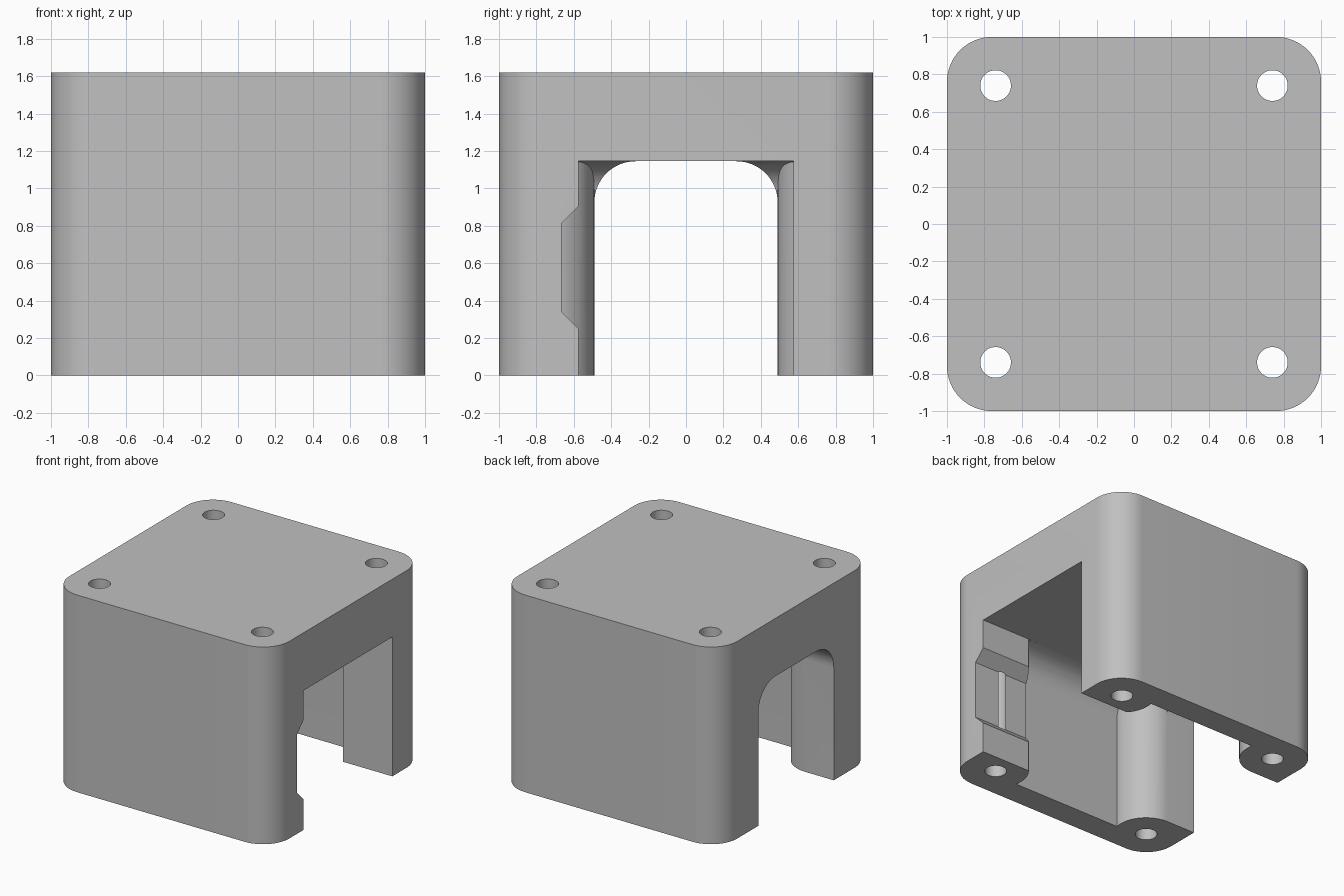
import bpy, bmesh, math

cube = bpy.data.objects.get("Cube")
if cube:
    bpy.data.objects.remove(cube)

HEIGHT, CEILING = 1.62, 1.145
POST, BOSS_R, HOLE_R, FILLET = 0.74, 0.25, 0.082, 0.22

grey = bpy.data.materials.new("plain grey")
grey.use_nodes = True
colour = (0.53, 0.53, 0.53, 1)
grey.diffuse_color = colour
grey.node_tree.nodes["Principled BSDF"].inputs["Base Color"].default_value = colour


def finish(bm, name):
    bmesh.ops.recalc_face_normals(bm, faces=bm.faces)
    mesh = bpy.data.meshes.new(name)
    bm.to_mesh(mesh)
    bm.free()
    mesh.materials.append(grey)
    obj = bpy.data.objects.new(name, mesh)
    bpy.context.collection.objects.link(obj)
    return obj


def box(name, low, high, pick=None, radius=0.0, segments=16):
    """Box between two corners; edges chosen by pick(a, b) are rounded."""
    bm = bmesh.new()
    bmesh.ops.create_cube(bm, size=1)
    for v in bm.verts:
        v.co = [h if c > 0 else l for c, l, h in zip(v.co, low, high)]
    if pick:
        edges = [e for e in bm.edges if pick(e.verts[0].co, e.verts[1].co)]
        bmesh.ops.bevel(bm, geom=edges, offset=radius, segments=segments,
                        profile=0.5, affect='EDGES')
    return finish(bm, name)


def cylinder(name, x, y, radius, low, high):
    bm = bmesh.new()
    bmesh.ops.create_cone(bm, cap_ends=True, segments=64, radius1=radius,
                          radius2=radius, depth=high - low)
    bmesh.ops.translate(bm, verts=bm.verts, vec=(x, y, (low + high) / 2))
    return finish(bm, name)


def cut(target, cutter):
    mod = target.modifiers.new("cut", 'BOOLEAN')
    mod.operation, mod.solver, mod.object = 'DIFFERENCE', 'EXACT', cutter
    bpy.context.view_layer.objects.active = target
    bpy.ops.object.modifier_apply(modifier=mod.name)
    bpy.data.objects.remove(cutter)


def upright(a, b):
    return abs(a.z - b.z) > 0.1


def top_edge(a, b):
    return min(a.z, b.z) > 1


def top_edge_along_x(a, b):
    return top_edge(a, b) and abs(a.x - b.x) > 0.1


corners = [(sx * POST, sy * POST) for sx in (-1, 1) for sy in (-1, 1)]

# Outer block with rounded vertical corners
housing = box("housing", (-1, -1, 0), (1, 1, HEIGHT), upright, 0.24)

# Filleted cavity that leaves a round boss standing in each corner
cavity = box("cavity_cutter", (-POST, -0.79, -0.2), (POST, 0.79, CEILING),
             top_edge, FILLET)
for x, y in corners:
    cut(cavity, cylinder("boss", x, y, BOSS_R, -0.4, 1.4))
cut(housing, cavity)

# Arched opening on one side, square opening on the other
cut(housing, box("arched_opening", (-1.2, -0.49, -0.2), (-0.45, 0.49, CEILING),
                 top_edge_along_x, FILLET))
cut(housing, box("square_opening", (0.4, -0.575, -0.2), (1.2, 0.575, CEILING)))

# Tapered notch in the front post of the square opening
bm = bmesh.new()
profile = [(-0.665, 0.34), (-0.665, 0.815), (-0.575, 0.905), (-0.5, 0.905),
           (-0.5, 0.25), (-0.575, 0.25)]
face = bm.faces.new([bm.verts.new((0.4, y, z)) for y, z in profile])
side = bmesh.ops.extrude_face_region(bm, geom=[face])["geom"]
bmesh.ops.translate(bm, vec=(0.8, 0, 0),
                    verts=[v for v in side if isinstance(v, bmesh.types.BMVert)])
cut(housing, finish(bm, "notch_cutter"))

# Screw holes through the posts
for x, y in corners:
    cut(housing, cylinder("screw_hole", x, y, HOLE_R, -0.2, HEIGHT + 0.2))

bpy.ops.object.select_all(action='DESELECT')
housing.select_set(True)
bpy.context.view_layer.objects.active = housing
bpy.ops.object.shade_smooth_by_angle(angle=math.radians(25))
